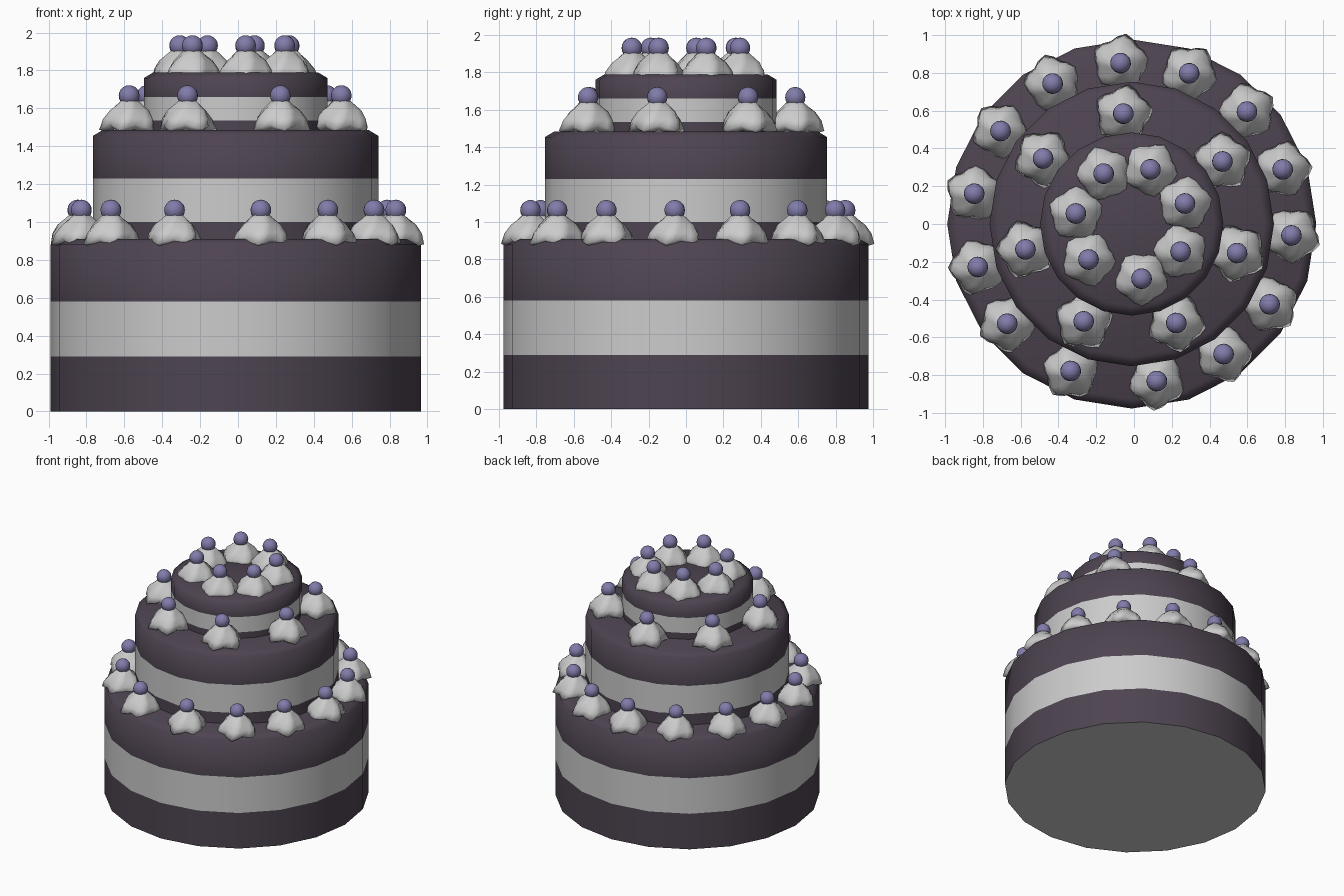
import bpy, bmesh
from math import sin, cos, pi, radians

if "Cube" in bpy.data.objects:
    bpy.data.objects.remove(bpy.data.objects["Cube"])

CX, CY = -0.012, 0.0


def material(name, rgb):
    m = bpy.data.materials.new(name)
    m.diffuse_color = (*rgb, 1)
    m.use_nodes = True
    m.node_tree.nodes["Principled BSDF"].inputs["Base Color"].default_value = m.diffuse_color
    return m


CHOC = material("chocolate", (0.075, 0.057, 0.08))
BERRY = material("berry", (0.22, 0.2, 0.4))


def add_object(name, mesh, mat=None):
    ob = bpy.data.objects.new(name, mesh)
    bpy.context.collection.objects.link(ob)
    if mat:
        mesh.materials.append(mat)
    return ob


def skin(name, rings, cap_bottom=False, cap_top=False):
    """Mesh from stacked rings of points."""
    bm = bmesh.new()
    vs = [[bm.verts.new(p) for p in ring] for ring in rings]
    n = len(vs[0])
    for a, b in zip(vs, vs[1:]):
        for i in range(n):
            j = (i + 1) % n
            bm.faces.new((a[i], a[j], b[j], b[i]))
    if cap_bottom:
        bm.faces.new(vs[0][::-1])
    if cap_top:
        bm.faces.new(vs[-1])
    mesh = bpy.data.meshes.new(name)
    bm.to_mesh(mesh)
    bm.free()
    return mesh


def circle(r, z, n=20):
    return [(CX + r * cos(2 * pi * i / n), CY + r * sin(2 * pi * i / n), z) for i in range(n)]


def tier(name, r, z0, z1, z2, z3):
    """Sponge, cream band, sponge with a softened top edge."""
    add_object(name + "_lower_sponge", skin(name, [circle(r, z0), circle(r, z1)]), CHOC)
    add_object(name + "_cream_band", skin(name, [circle(r, z1), circle(r, z2)]))
    add_object(name + "_upper_sponge", skin(name, [
        circle(r, z2), circle(r, z3 - 0.03), circle(r - 0.05, z3)], cap_top=True), CHOC)


# cake tiers
tier("bottom_tier", 0.977, 0, 0.29, 0.58, 0.91)
tier("middle_tier", 0.753, 0.91, 1.0, 1.23, 1.485)
tier("top_tier", 0.485, 1.485, 1.535, 1.66, 1.79)
bm = bmesh.new()
bm.faces.new([bm.verts.new(p) for p in circle(0.977, 0)][::-1])
under = bpy.data.meshes.new("underside")
bm.to_mesh(under)
bm.free()
add_object("underside", under)

# piped cream dollop: five twisted lobes, origin at the berry centre
profile = [  # radius, height, lobe depth, lobe droop, twist in degrees
    (0.115, -0.185, 0.80, 0.015, 0),
    (0.158, -0.165, 0.80, 0.030, 0),
    (0.140, -0.120, 0.83, 0.008, 9),
    (0.108, -0.078, 0.85, 0, 20),
    (0.068, -0.045, 0.88, 0, 32),
    (0.040, -0.020, 0.92, 0, 42)]
rings = []
for r, z, depth, droop, twist in profile:
    ring = []
    for i in range(20):
        lobe = (1 + cos(5 * 2 * pi * i / 20)) / 2
        a = 2 * pi * i / 20 + radians(twist)
        rr = r * (depth + (1 - depth) * lobe)
        ring.append((rr * cos(a), rr * sin(a), z - droop * (lobe - 0.5)))
    rings.append(ring)
dollop = skin("cream_dollop", rings, True, True)

# berry
bm = bmesh.new()
bmesh.ops.create_uvsphere(bm, u_segments=16, v_segments=10, radius=0.055)
berry = bpy.data.meshes.new("berry")
bm.to_mesh(berry)
bm.free()
berry.materials.append(BERRY)

# rings of dollops with berries: radius, berry height, angles
layout = {
    "bottom": (0.848, 1.063, [94, 69, 44, 19.5, -4.5, -30.6, -55, -81, -112.4, -141, -164, 169.5, 145, 119.6]),
    "middle": (0.58, 1.667, [94.4, 34.1, -16, -66, -116, -166, 144]),
    "top": (0.30, 1.931, [119.7, 70.7, 20, -30.5, -80, -139.7, 170.5])}
for name, (r, z, angles) in layout.items():
    for deg in angles:
        a = radians(deg)
        for part, mesh in (("cream_dollop", dollop), ("berry", berry)):
            ob = add_object(f"{name}_{part}", mesh)
            ob.location = (CX + r * cos(a), 0.006 + r * sin(a), z)
            ob.rotation_euler.z = a - radians(15)

# shading
for ob in bpy.data.objects:
    for p in ob.data.polygons:
        p.use_smooth = True
    if "sponge" in ob.name:
        ob.data.set_sharp_from_angle(angle=radians(65))
